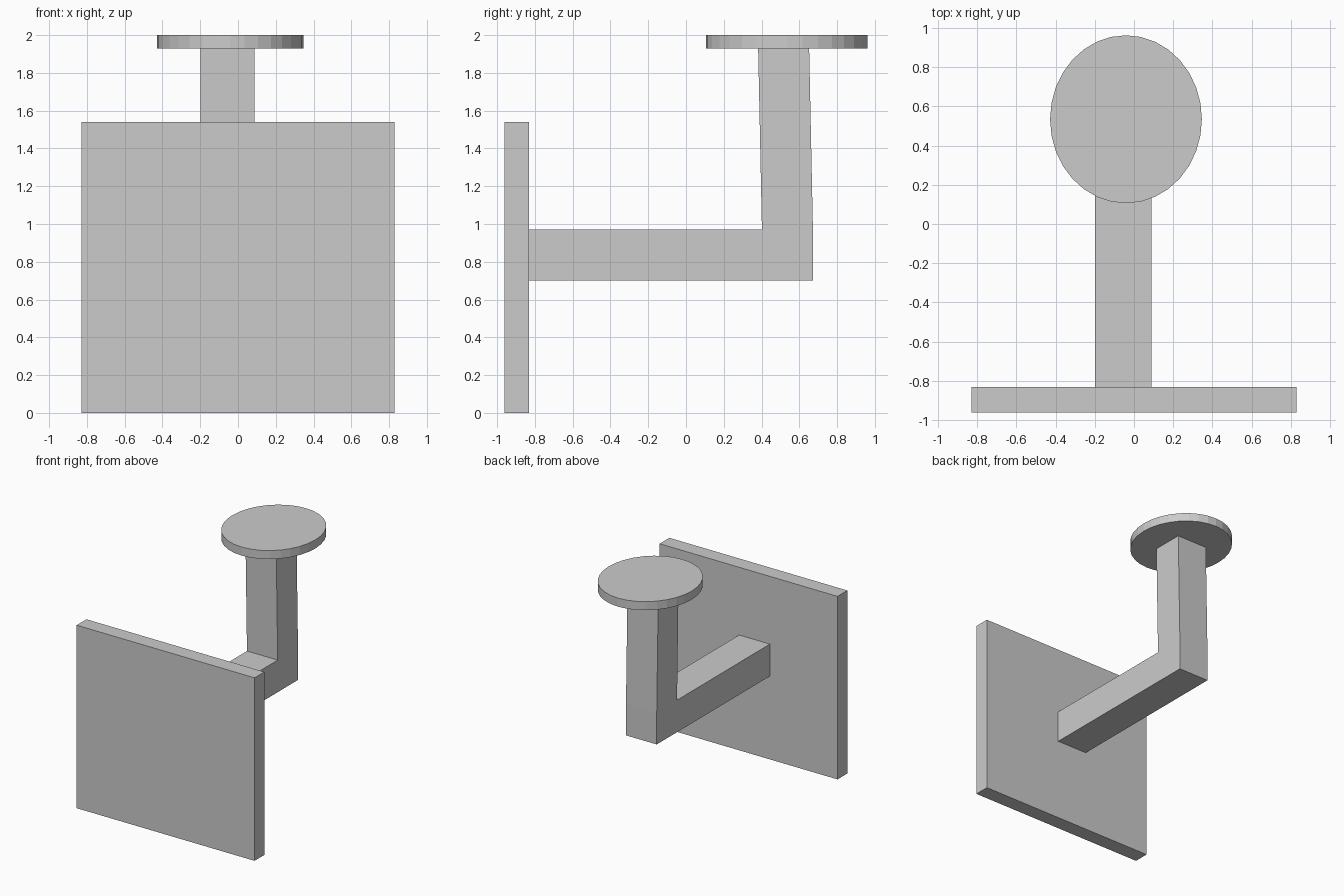
import bpy, bmesh
from mathutils import Matrix

if "Cube" in bpy.data.objects:
    bpy.data.objects.remove(bpy.data.objects["Cube"])


def finish(name, bm):
    bmesh.ops.recalc_face_normals(bm, faces=bm.faces)
    mesh = bpy.data.meshes.new(name)
    bm.to_mesh(mesh)
    bm.free()
    obj = bpy.data.objects.new(name, mesh)
    bpy.context.collection.objects.link(obj)
    return obj


def extrude_profile(name, profile, x0, x1):
    """Extrude a (y, z) outline along x."""
    bm = bmesh.new()
    face = bm.faces.new([bm.verts.new((x0, y, z)) for y, z in profile])
    new = bmesh.ops.extrude_face_region(bm, geom=[face], use_keep_orig=True)["geom"]
    verts = [v for v in new if isinstance(v, bmesh.types.BMVert)]
    bmesh.ops.translate(bm, verts=verts, vec=(x1 - x0, 0, 0))
    return finish(name, bm)


# Upright square plate at the front
extrude_profile("wall_plate", [(-0.962, 0), (-0.832, 0), (-0.832, 1.54), (-0.962, 1.54)],
                -0.828, 0.828)

# L-shaped arm with a slightly leaning post
extrude_profile("bent_arm", [(-0.832, 0.70), (0.672, 0.70), (0.672, 0.97), (0.652, 1.93),
                             (0.382, 1.93), (0.402, 0.97), (-0.832, 0.97)], -0.198, 0.088)

# Oval cap on top of the post
bm = bmesh.new()
bmesh.ops.create_cone(bm, cap_ends=True, segments=32, radius1=1, radius2=1, depth=1,
                      matrix=Matrix.Translation((-0.041, 0.534, 1.964))
                      @ Matrix.Diagonal((0.387, 0.428, 0.072, 1)))
finish("oval_cap", bm)
